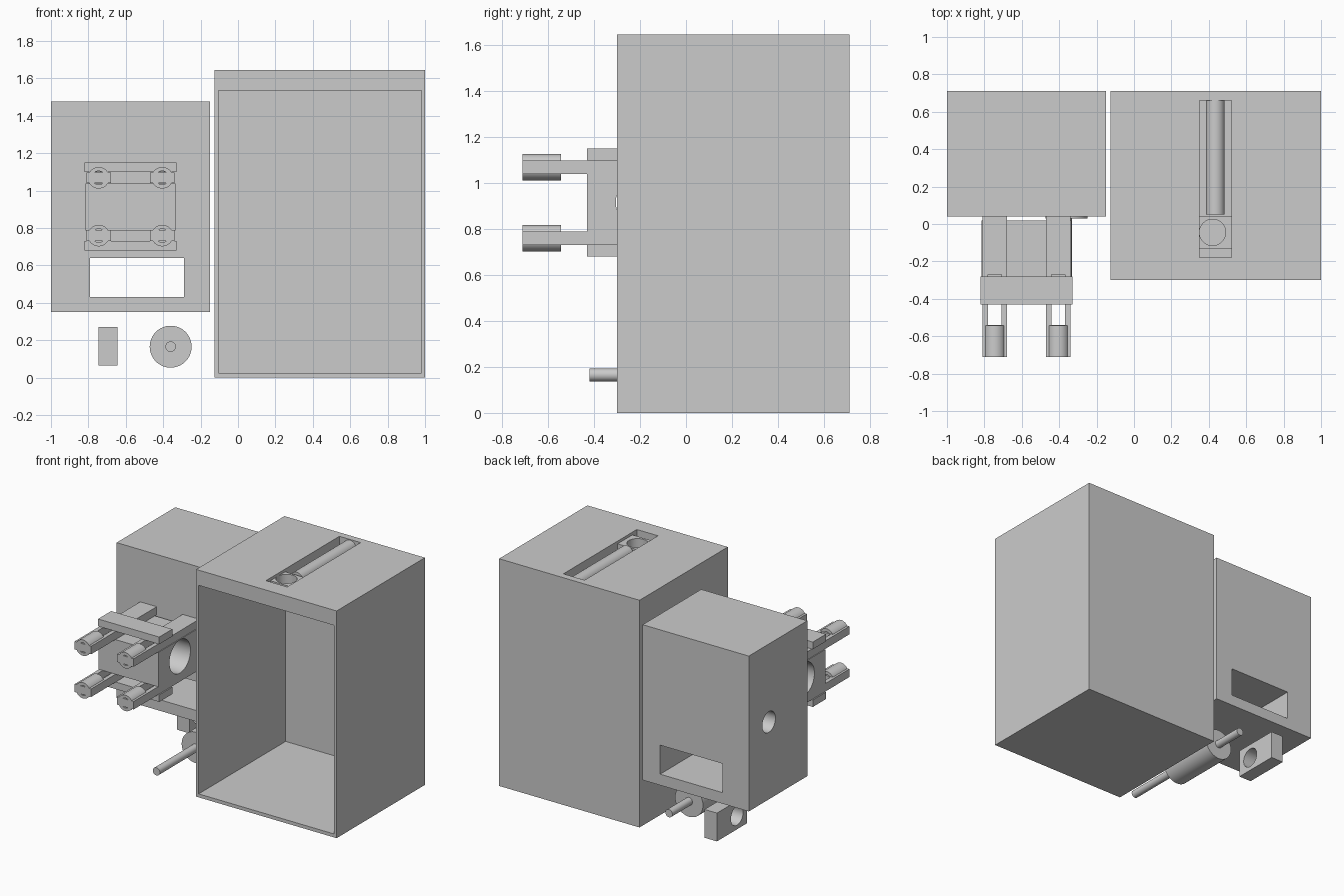
import bpy, math

if "Cube" in bpy.data.objects:
    bpy.data.objects.remove(bpy.data.objects["Cube"])


def box(name, x, y, z):
    """Box from (min, max) ranges."""
    bpy.ops.mesh.primitive_cube_add(
        size=1, location=[(a + b) / 2 for a, b in (x, y, z)])
    o = bpy.context.object
    o.name = name
    o.scale = [b - a for a, b in (x, y, z)]
    bpy.ops.object.transform_apply(location=False, rotation=False, scale=True)
    return o


def cyl(name, axis, centre, r, length, sides=64):
    rot = {'x': (0, math.pi / 2, 0), 'y': (math.pi / 2, 0, 0), 'z': (0, 0, 0)}[axis]
    bpy.ops.mesh.primitive_cylinder_add(vertices=sides, radius=r, depth=length,
                                        location=centre, rotation=rot)
    o = bpy.context.object
    o.name = name
    smooth(o)
    return o


def smooth(o):
    bpy.ops.object.select_all(action='DESELECT')
    o.select_set(True)
    bpy.context.view_layer.objects.active = o
    bpy.ops.object.shade_smooth_by_angle(angle=math.radians(30))


def cut(o, *cutters):
    for c in cutters:
        bpy.context.view_layer.objects.active = o
        m = o.modifiers.new("cut", 'BOOLEAN')
        m.operation = 'DIFFERENCE'
        m.solver = 'EXACT'
        m.object = c
        bpy.ops.object.modifier_apply(modifier=m.name)
        bpy.data.objects.remove(c, do_unlink=True)
    smooth(o)
    return o


# Large cabinet: open front, slot through the thick top
cut(box("large_cabinet", (-.125, 1), (-.30, .71), (0, 1.645)),
    box("c", (-.105, .98), (-.5, .695), (.025, 1.535)),
    box("c", (.35, .52), (-.18, .66), (1.45, 1.8)))

# Roller and bored guide block in the top slot
cyl("slot_roller", 'y', (.435, .357, 1.59), .05, .61)
cut(box("slot_guide", (.35, .52), (-.13, .04), (1.54, 1.625)),
    cyl("c", 'z', (.42, -.045, 1.58), .07, .4))

# Small cabinet: window front to back, round bore across
cut(box("small_cabinet", (-1, -.15), (.04, .71), (.35, 1.475)),
    box("c", (-.79, -.29), (-.2, 1), (.43, .64)),
    cyl("c", 'x', (-.575, .48, .91), .075, 1.2))

# Bored clamp body with upper and lower clamp plates
cut(box("clamp_body", (-.815, -.335), (-.43, .02), (.787, 1.038)),
    cyl("c", 'x', (-.575, -.185, .915), .12, 1))
box("upper_plate", (-.82, -.33), (-.43, -.28), (1.098, 1.15))
box("lower_plate", (-.82, -.33), (-.43, -.28), (.68, .731))

# Four slotted arms, each with a sleeve at the tip
for side, x in (("left", -.745), ("right", -.405)):
    for level, z in (("upper", 1.068), ("lower", .759)):
        cut(box(f"{level}_{side}_arm", (x - .066, x + .066), (-.71, .04), (z - .029, z + .029)),
            box("c", (x - .036, x + .036), (-.54, -.27), (z - .1, z + .1)))
        cut(cyl(f"{level}_{side}_sleeve", 'y', (x, -.627, z), .0575, .166),
            cyl("c", 'y', (x, -.627, z), .036, .4))

# Drum on a long shaft
cyl("drum", 'y', (-.36, .255, .165), .112, .45)
cyl("drum_shaft", 'y', (-.36, .145, .165), .028, 1.13)

# Small bored block
cut(box("bored_block", (-.745, -.645), (.365, .71), (.065, .27)),
    cyl("c", 'x', (-.695, .48, .165), .07, .4))
